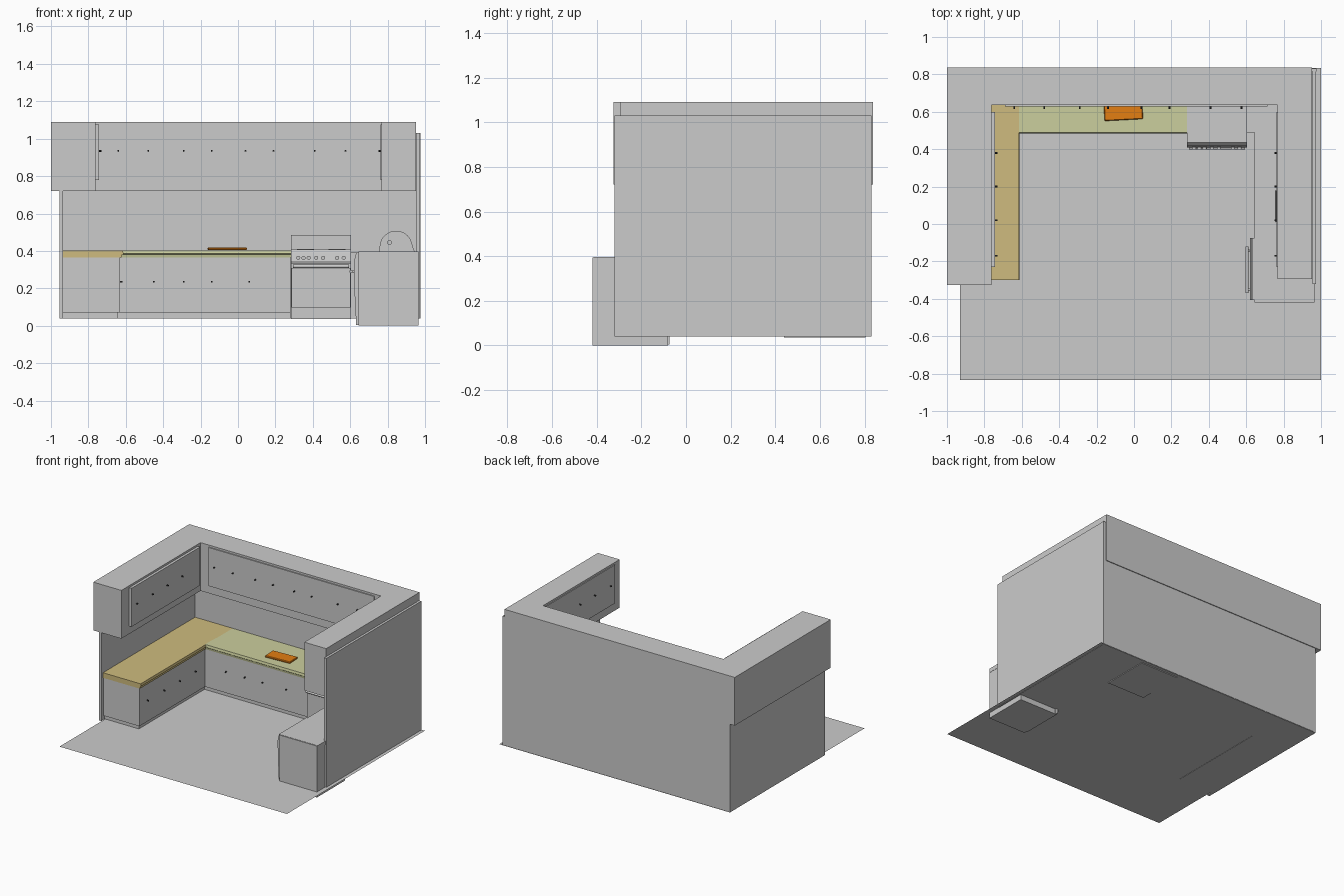
import bpy
import bmesh
import math
from mathutils import Vector

if "Cube" in bpy.data.objects:
    bpy.data.objects.remove(bpy.data.objects["Cube"], do_unlink=True)


def material(name, rgb):
    m = bpy.data.materials.new(name)
    m.use_nodes = True
    m.diffuse_color = (*rgb, 1)
    m.node_tree.nodes["Principled BSDF"].inputs["Base Color"].default_value = (*rgb, 1)
    return m


grey = material("light_grey", (0.6, 0.6, 0.6))
tan = material("tan_wood", (0.62, 0.5, 0.21))
yellow = material("pale_yellow", (0.6, 0.62, 0.34))
orange = material("orange_wood", (0.77, 0.21, 0.006))
black = material("black", (0.03, 0.03, 0.03))


def finish(name, bm, mat):
    bmesh.ops.recalc_face_normals(bm, faces=bm.faces)
    mesh = bpy.data.meshes.new(name)
    bm.to_mesh(mesh)
    bm.free()
    mesh.materials.append(mat)
    ob = bpy.data.objects.new(name, mesh)
    bpy.context.collection.objects.link(ob)
    return ob


def box(name, x, y, z, mat=grey):
    """Box spanning three (low, high) ranges."""
    bm = bmesh.new()
    bmesh.ops.create_cube(bm, size=1)
    for v in bm.verts:
        v.co = Vector([r[0] if c < 0 else r[1] for c, r in zip(v.co, (x, y, z))])
    return finish(name, bm, mat)


def prism(name, outline, axis, low, high, mat=grey):
    """Extrude a 2D outline along the x or y axis."""
    def point(a, b, t):
        return (t, a, b) if axis == "x" else (a, t, b)
    bm = bmesh.new()
    face = bm.faces.new([bm.verts.new(point(a, b, low)) for a, b in outline])
    out = bmesh.ops.extrude_face_region(bm, geom=[face])
    step = Vector(point(0, 0, high - low))
    bmesh.ops.translate(bm, verts=[g for g in out["geom"] if isinstance(g, bmesh.types.BMVert)], vec=step)
    return finish(name, bm, mat)


def knobs(name, spots, direction, radius=0.005, length=0.012, mat=black):
    """A row of short round pegs standing along a direction."""
    bm = bmesh.new()
    d = Vector(direction)
    turn = d.to_track_quat("Z", "Y").to_matrix().to_4x4()
    for s in spots:
        new = bmesh.ops.create_cone(bm, cap_ends=True, segments=12, radius1=radius,
                                    radius2=radius, depth=length)["verts"]
        bmesh.ops.transform(bm, matrix=turn, verts=new)
        bmesh.ops.translate(bm, verts=new, vec=Vector(s) + d * length / 2)
    return finish(name, bm, mat)


# Floor sheet
bm = bmesh.new()
bmesh.ops.create_grid(bm, x_segments=1, y_segments=1, size=1)
for v in bm.verts:
    v.co = (-0.93 if v.co.x < 0 else 1.0, -0.835 if v.co.y < 0 else 0.835, 0.042)
finish("floor", bm, grey)

# Walls
wall_z = (0.04, 1.03)
box("back_wall", (-0.955, 0.975), (0.815, 0.832), wall_z)
box("left_wall", (-0.955, -0.935), (-0.32, 0.832), wall_z)
box("right_wall", (0.955, 0.973), (-0.32, 0.832), wall_z)

# Upper cabinets as one U-shaped body
bm = bmesh.new()
plan = [(-1, 0.838), (-1, -0.325), (-0.762, -0.325), (-0.762, 0.635),
        (0.768, 0.635), (0.768, -0.293), (0.953, -0.293), (0.953, 0.838)]
face = bm.faces.new([bm.verts.new((x, y, 0.72)) for x, y in plan])
out = bmesh.ops.extrude_face_region(bm, geom=[face])
bmesh.ops.translate(bm, vec=(0, 0, 0.37),
                    verts=[g for g in out["geom"] if isinstance(g, bmesh.types.BMVert)])
finish("upper_cabinets", bm, grey)

# Upper doors and their knobs
door_z = (0.78, 1.075)
box("upper_back_doors", (-0.69, 0.715), (0.627, 0.636), door_z)
box("upper_left_doors", (-0.763, -0.742), (-0.23, 0.6), door_z)
box("upper_right_doors", (0.762, 0.769), (-0.23, 0.6), door_z)
knob_y = (-0.17, 0.02, 0.2, 0.38)
knobs("upper_back_knobs", [(x, 0.627, 0.935) for x in
                           (-0.64, -0.48, -0.29, -0.14, 0.04, 0.19, 0.41, 0.575)], (0, -1, 0))
knobs("upper_left_knobs", [(-0.742, y, 0.935) for y in knob_y], (1, 0, 0))
knobs("upper_right_knobs", [(0.762, y, 0.935) for y in knob_y], (-1, 0, 0))

# Lower cabinets with recessed plinths
box("left_base", (-0.95, -0.63), (-0.295, 0.82), (0.072, 0.385))
box("left_plinth", (-0.95, -0.645), (-0.28, 0.82), (0.04, 0.072))
box("back_base", (-0.63, 0.282), (0.5, 0.82), (0.072, 0.37))
box("back_plinth", (-0.645, 0.282), (0.515, 0.82), (0.04, 0.072))
knobs("left_base_knobs", [(-0.63, y, 0.235) for y in (-0.2, 0.0, 0.19, 0.38)], (1, 0, 0))
knobs("back_base_knobs", [(x, 0.5, 0.235) for x in (-0.45, -0.29, -0.14, 0.06)], (0, -1, 0))

# Countertops with a stepped, sloping front lip
def lip(edge, s):
    return [(edge + s * 0.34, 0.403), (edge + s * 0.004, 0.403), (edge, 0.385),
            (edge + s * 0.007, 0.38), (edge + s * 0.01, 0.364), (edge + s * 0.34, 0.364)]


prism("left_countertop", lip(-0.612, -1), "y", -0.3, 0.82, tan)
prism("back_countertop", lip(0.484, 1), "x", -0.622, 0.283, yellow)

# Cutting board, slightly turned
board = box("cutting_board", (-0.103, 0.103), (-0.052, 0.052), (0.404, 0.418), orange)
board.location = (-0.057, 0.608, 0)
board.rotation_euler.z = math.radians(3)
bevel = board.modifiers.new("soft_corners", "BEVEL")
bevel.width = 0.004
bevel.segments = 1

# Stove
sx = (0.284, 0.604)
box("stove_body", sx, (0.44, 0.805), (0.036, 0.405))
box("stove_drawer", (0.29, 0.598), (0.432, 0.44), (0.045, 0.088))
box("oven_door", (0.287, 0.601), (0.425, 0.44), (0.098, 0.31))
box("stove_backguard", sx, (0.775, 0.815), (0.4, 0.485))
prism("stove_control_panel", [(0.45, 0.334), (0.415, 0.334), (0.41, 0.345),
                              (0.418, 0.39), (0.435, 0.408), (0.45, 0.408)], "x", *sx)
knobs("stove_knobs", [(x, 0.413, 0.363) for x in
                      (0.322, 0.35, 0.378, 0.418, 0.455, 0.53, 0.565)], (0, -1, 0), 0.011, 0.014, grey)
knobs("oven_handle", [(0.295, 0.407, 0.318)], (1, 0, 0), 0.009, 0.298, grey)
knobs("oven_handle_posts", [(x, 0.44, 0.318) for x in (0.31, 0.578)], (0, -1, 0), 0.006, 0.035, black)
knobs("burners", [(x, y, 0.405) for x in (0.36, 0.53) for y in (0.53, 0.69)], (0, 0, 1), 0.045, 0.005, grey)

# Right-hand run with corner unit
box("corner_base", (0.605, 0.957), (0.49, 0.82), (0.04, 0.392))
box("right_base", (0.66, 0.957), (-0.09, 0.5), (0.04, 0.365))
box("right_countertop", (0.645, 0.966), (-0.415, 0.5), (0.365, 0.396))
knobs("right_base_knobs", [(0.66, y, 0.235) for y in (0.05, 0.25, 0.42)], (-1, 0, 0))

# Dishwasher: body, slightly bulging door and bar handle
box("dishwasher_body", (0.645, 0.964), (-0.42, -0.08), (0.0, 0.394))
prism("dishwasher_door", [(0.65, 0.005), (0.632, 0.005), (0.622, 0.2),
                          (0.62, 0.34), (0.632, 0.392), (0.65, 0.392)], "y", -0.405, -0.075)
knobs("dishwasher_handle", [(0.604, -0.37, 0.29)], (0, 1, 0), 0.009, 0.25, grey)
knobs("dishwasher_handle_posts", [(0.63, y, 0.29) for y in (-0.35, -0.14)], (-1, 0, 0), 0.006, 0.026, grey)

# Round-topped bread bin on the right counter
arc = [(0.845 + 0.088 * math.cos(math.pi * i / 12), 0.42 + 0.088 * math.sin(math.pi * i / 12))
       for i in range(13)]
prism("bread_bin", [(0.945, 0.396), (0.935, 0.42)] + arc[1:-1] + [(0.757, 0.42), (0.757, 0.396)],
      "y", 0.01, 0.18)
knobs("bread_bin_knob", [(0.81, 0.01, 0.445)], (0, -1, 0), 0.012, 0.012, grey)

# Smooth the round parts, keeping edges sharp
bpy.ops.object.select_all(action="DESELECT")
for ob in bpy.context.scene.objects:
    if ob.type == "MESH" and any(w in ob.name for w in ("knob", "handle", "burner", "bread")):
        ob.select_set(True)
        bpy.context.view_layer.objects.active = ob
bpy.ops.object.shade_smooth_by_angle(angle=math.radians(35))
